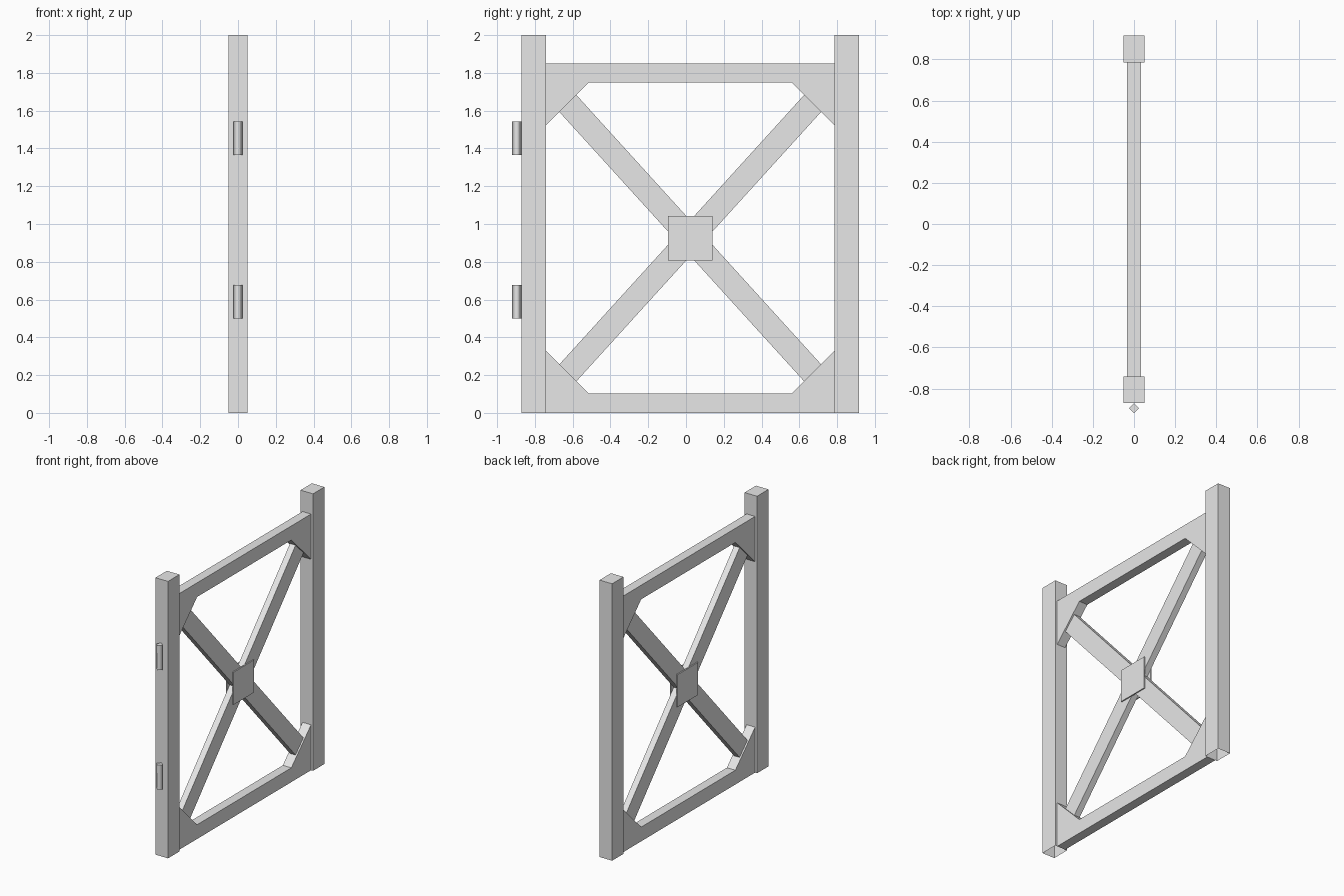
import bpy
import bmesh
import math
from mathutils import Matrix, Vector

cube = bpy.data.objects.get("Cube")
if cube:
    bpy.data.objects.remove(cube, do_unlink=True)

grey = bpy.data.materials.new("plain_grey")
grey.use_nodes = True
grey.diffuse_color = (0.8, 0.8, 0.8, 1)
grey.node_tree.nodes["Principled BSDF"].inputs["Base Color"].default_value = (0.8, 0.8, 0.8, 1)

# Shared dimensions: the frame is symmetric about this centre
MID_Y, MID_Z = 0.0225, 0.925
INNER_Y = 0.7625      # half the opening between the posts
LOW, HIGH = 0.103, 1.748  # opening between the rails
RAIL = 0.034          # half thickness of rails and gussets


def finish(name, bm):
    bmesh.ops.recalc_face_normals(bm, faces=bm.faces)
    mesh = bpy.data.meshes.new(name)
    bm.to_mesh(mesh)
    bm.free()
    mesh.materials.append(grey)
    obj = bpy.data.objects.new(name, mesh)
    bpy.context.collection.objects.link(obj)
    return obj


def box(name, centre, size, angle=0, open_bottom=False):
    bm = bmesh.new()
    bmesh.ops.create_cube(bm, size=1)
    if open_bottom:
        base = [f for f in bm.faces if f.normal.z < -0.5]
        bmesh.ops.delete(bm, geom=base, context="FACES_ONLY")
    bm.transform(Matrix.Translation(centre) @ Matrix.Rotation(angle, 4, "X")
                 @ Matrix.Diagonal((*size, 1)))
    return finish(name, bm)


def gusset(name, sy, top):
    # Triangular block filling one corner of the opening
    y = MID_Y + sy * INNER_Y
    z, sz = (HIGH, -1) if top else (LOW, 1)
    leg = 0.225
    bm = bmesh.new()
    verts = [bm.verts.new((-RAIL, *p)) for p in
             ((y, z), (y - sy * leg, z), (y, z + sz * leg))]
    face = bm.faces.new(verts)
    ext = bmesh.ops.extrude_face_region(bm, geom=[face])
    moved = [v for v in ext["geom"] if isinstance(v, bmesh.types.BMVert)]
    bmesh.ops.translate(bm, verts=moved, vec=Vector((2 * RAIL, 0, 0)))
    finish(name, bm)


# Posts, open at the foot, and gussets
for side, sy in (("front", -1), ("back", 1)):
    box(side + "_post", (0, MID_Y + sy * (INNER_Y + 0.065), 1), (0.1, 0.13, 2), open_bottom=True)
    for level in ("upper", "lower"):
        gusset(f"{level}_{side}_gusset", sy, level == "upper")

# Rails
box("bottom_rail", (0, MID_Y, LOW / 2), (2 * RAIL, 2 * INNER_Y, LOW))
box("top_rail", (0, MID_Y, HIGH + 0.051), (2 * RAIL, 2 * INNER_Y, 0.102))

# Crossed braces, ends buried in the gussets
for name, s in (("rising_brace", 1), ("falling_brace", -1)):
    box(name, (0, MID_Y, MID_Z), (0.045, 2.0, 0.127), s * math.atan2(1.42, 1.29))

# Thin plates on both faces of the crossing
for name, s in (("left_centre_plate", 1), ("right_centre_plate", -1)):
    box(name, (s * 0.0265, MID_Y, MID_Z), (0.009, 0.235, 0.235))

# Four-sided, smooth shaded hinge pins
for name, z in (("lower_hinge", 0.589), ("upper_hinge", 1.453)):
    bm = bmesh.new()
    bmesh.ops.create_cone(bm, cap_ends=True, segments=4, radius1=0.0245,
                          radius2=0.0245, depth=0.178)
    # Turn the corners onto the x and y axes
    first = bm.verts[:][0].co
    bm.transform(Matrix.Rotation(-math.atan2(first.y, first.x), 4, "Z"))
    bm.transform(Matrix.Translation((0, -0.896, z)))
    for f in bm.faces:
        f.smooth = abs(f.normal.z) < 0.5
    for e in bm.edges:
        e.smooth = all(f.smooth for f in e.link_faces)
    finish(name, bm)
